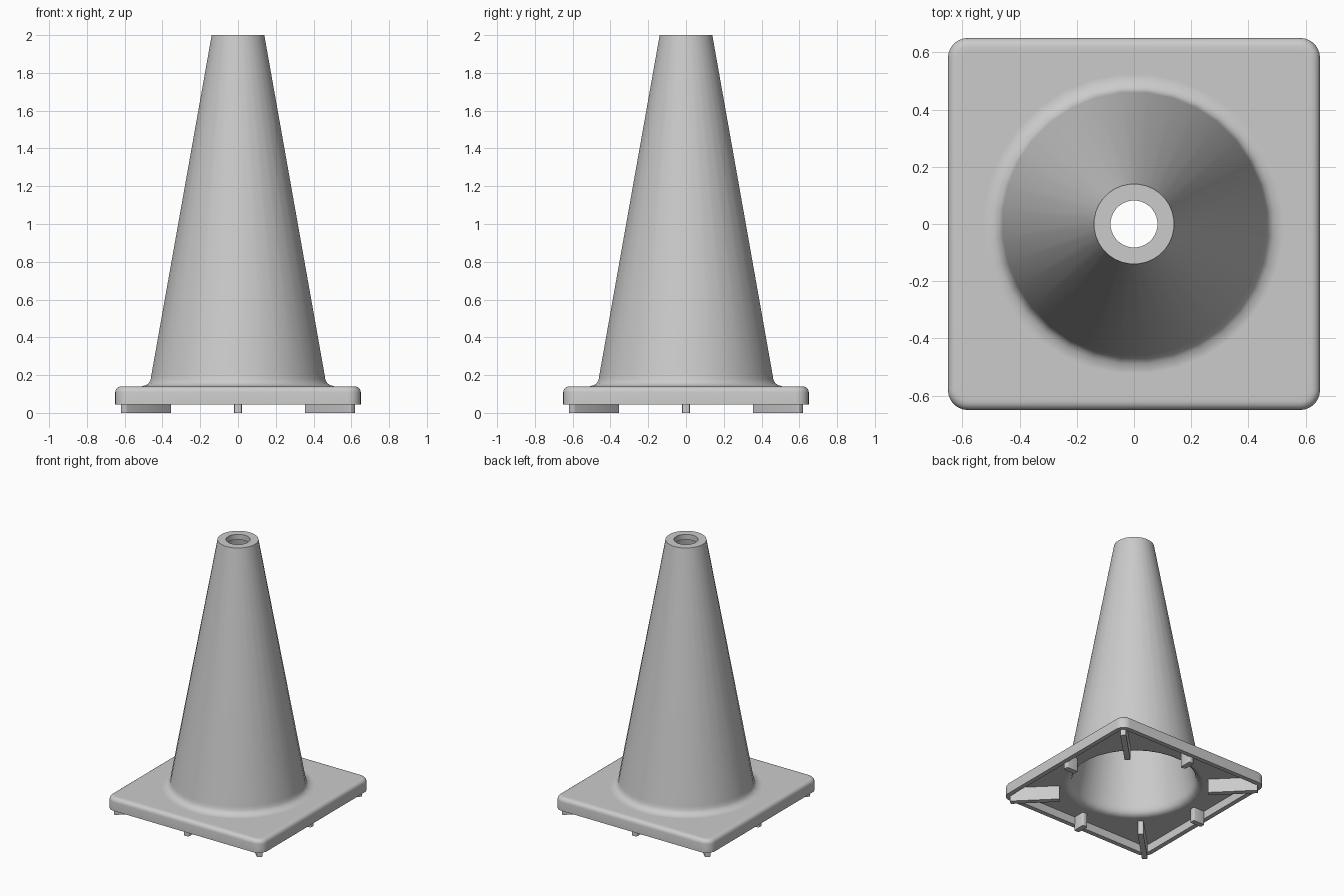
import bpy
import bmesh
import math
from mathutils import Matrix

if "Cube" in bpy.data.objects:
    bpy.data.objects.remove(bpy.data.objects["Cube"])

grey = bpy.data.materials.new("light_grey_rubber")
grey.use_nodes = True
COLOUR = (0.6, 0.6, 0.6, 1.0)
grey.diffuse_color = COLOUR
grey.node_tree.nodes["Principled BSDF"].inputs["Base Color"].default_value = COLOUR

SEGMENTS = 32            # points per ring, 8 per quadrant


def add_object(name, bm):
    bmesh.ops.recalc_face_normals(bm, faces=bm.faces)
    mesh = bpy.data.meshes.new(name)
    bm.to_mesh(mesh)
    bm.free()
    mesh.materials.append(grey)
    obj = bpy.data.objects.new(name, mesh)
    bpy.context.collection.objects.link(obj)
    bpy.ops.object.select_all(action='DESELECT')
    obj.select_set(True)
    bpy.context.view_layer.objects.active = obj
    bpy.ops.object.shade_smooth_by_angle(angle=math.radians(32))
    return obj


def circle(r, z):
    step = 2 * math.pi / SEGMENTS
    return [(r * math.cos((i + 0.5) * step), r * math.sin((i + 0.5) * step), z)
            for i in range(SEGMENTS)]


def rounded_square(half, corner, z):
    points = []
    per = SEGMENTS // 4
    for q in range(4):
        mid = math.pi / 4 + q * math.pi / 2
        cx = math.copysign(half - corner, math.cos(mid))
        cy = math.copysign(half - corner, math.sin(mid))
        for i in range(per):
            a = (q + i / (per - 1)) * math.pi / 2
            points.append((cx + corner * math.cos(a), cy + corner * math.sin(a), z))
    return points


# Hollow cone and base: one closed loft, down the outside and up the inside
rings = [circle(r, z) for r, z in [
    (0.14, 2.0), (0.461, 0.20), (0.465, 0.175), (0.475, 0.158),
    (0.49, 0.147), (0.515, 0.14), (0.525, 0.14)]]
rings.append(rounded_square(0.605, 0.035, 0.14))
# rounded upper edge of the base
for i in range(5):
    a = i * math.pi / 8
    rings.append(rounded_square(0.62 + 0.03 * math.sin(a),
                                0.04 + 0.03 * math.sin(a),
                                0.11 + 0.03 * math.cos(a)))
# lower rim and underside recess
rings += [rounded_square(h, c, z) for h, c, z in [
    (0.65, 0.07, 0.045), (0.615, 0.04, 0.045), (0.615, 0.04, 0.105)]]
# inner fillet, inner wall and top lip
rings += [circle(r, z) for r, z in [
    (0.485, 0.105), (0.475, 0.105), (0.452, 0.113), (0.438, 0.128),
    (0.429, 0.15), (0.425, 0.175), (0.107, 1.96), (0.082, 1.96), (0.082, 2.0)]]

bm = bmesh.new()
loops = [[bm.verts.new(p) for p in ring] for ring in rings]
for a, b in zip(loops, loops[1:] + loops[:1]):
    for i in range(SEGMENTS):
        j = (i + 1) % SEGMENTS
        bm.faces.new((a[i], a[j], b[j], b[i]))
add_object("cone_and_base", bm)


# Support ribs under the base, radiating outwards
def rib(name, inner, outer, angle):
    bm = bmesh.new()
    bmesh.ops.create_cube(bm, size=1.0)
    bmesh.ops.scale(bm, vec=(outer - inner, 0.04, 0.11), verts=bm.verts)
    upright = [e for e in bm.edges
               if abs(e.verts[0].co.z - e.verts[1].co.z) > 0.05]
    bmesh.ops.bevel(bm, geom=upright, offset=0.008, segments=3,
                    profile=0.5, affect='EDGES')
    bmesh.ops.translate(bm, vec=((inner + outer) / 2, 0, 0.055), verts=bm.verts)
    bmesh.ops.rotate(bm, cent=(0, 0, 0), matrix=Matrix.Rotation(angle, 3, 'Z'),
                     verts=bm.verts)
    add_object(name, bm)


sides = ["left", "back", "right", "front"]
corners = ["back_left", "back_right", "front_right", "front_left"]
for k in range(4):
    rib(sides[k] + "_rib", 0.525, 0.62, k * math.pi / 2)
    rib(corners[k] + "_corner_rib", 0.515, 0.86, (k + 0.5) * math.pi / 2)
